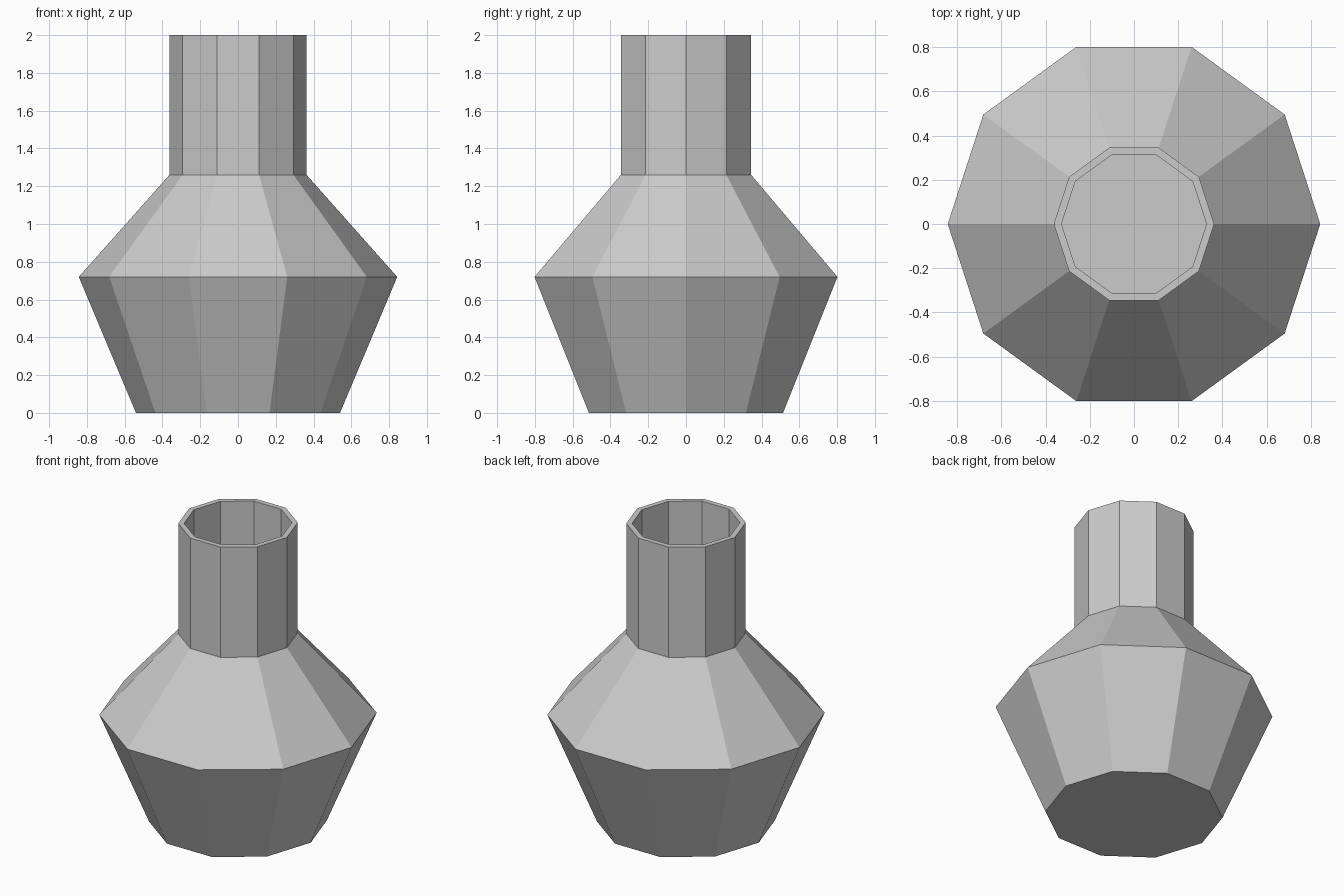
import bpy, bmesh
from math import cos, sin, tau

if "Cube" in bpy.data.objects:
    bpy.data.objects.remove(bpy.data.objects["Cube"])

SIDES = 10

# Profile (radius, height): up the outside, over the rim, down the inside
PROFILE = [
    (0.54, 0.0), (0.843, 0.72), (0.363, 1.26), (0.363, 2.0),
    (0.328, 2.0), (0.328, 1.246), (0.802, 0.713), (0.517, 0.035),
]

bm = bmesh.new()
rings = [[bm.verts.new((r * cos(tau * i / SIDES), r * sin(tau * i / SIDES), z))
          for i in range(SIDES)] for r, z in PROFILE]

# Walls
for low, high in zip(rings, rings[1:]):
    for i in range(SIDES):
        j = (i + 1) % SIDES
        bm.faces.new((low[i], low[j], high[j], high[i]))

# Underside and inner floor
bm.faces.new(rings[0][::-1])
bm.faces.new(rings[-1])
bmesh.ops.recalc_face_normals(bm, faces=bm.faces)

mesh = bpy.data.meshes.new("vase")
bm.to_mesh(mesh)
bm.free()
vase = bpy.data.objects.new("vase", mesh)
bpy.context.collection.objects.link(vase)
